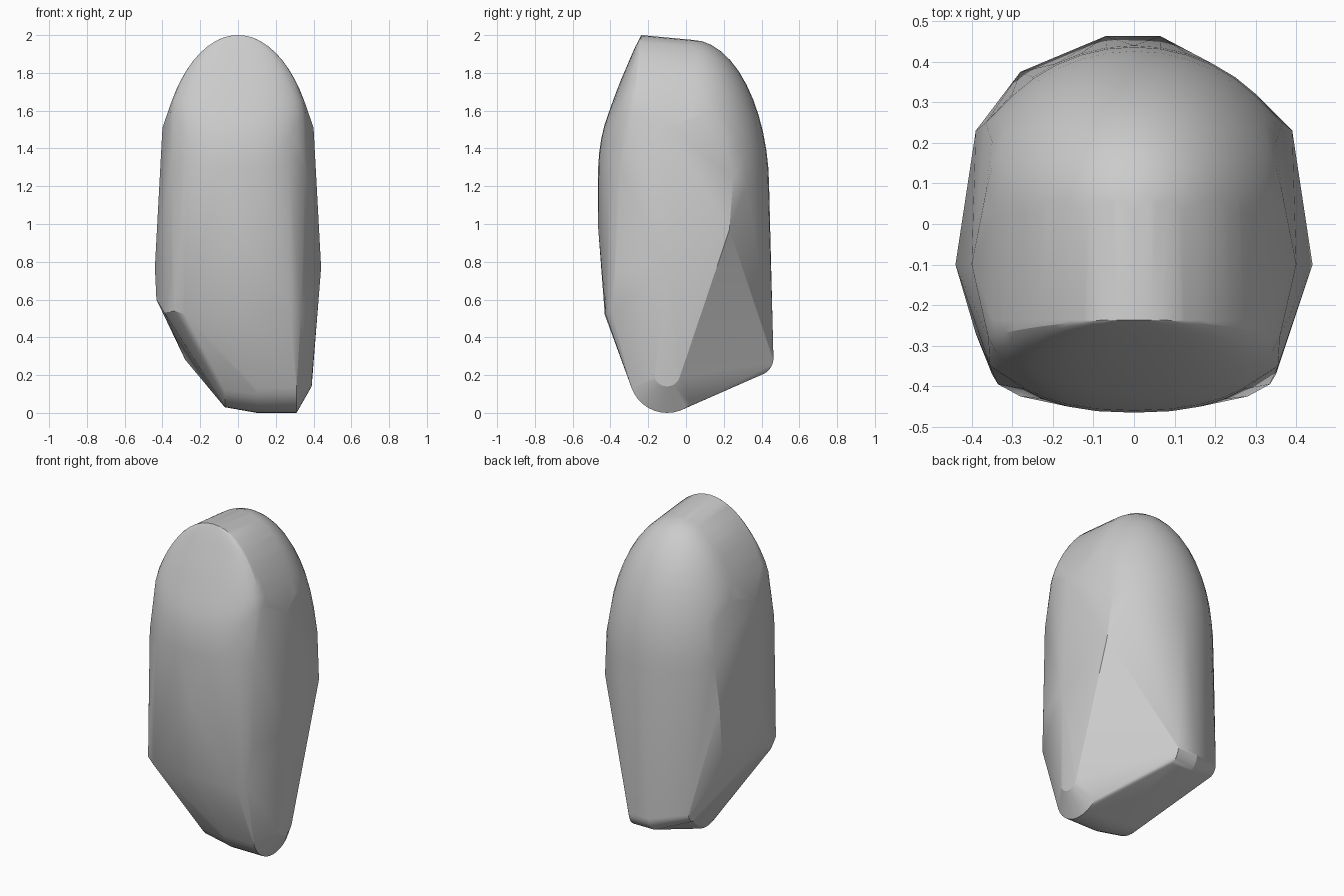
import bpy, bmesh
from math import sin, cos, pi, radians

if "Cube" in bpy.data.objects:
    bpy.data.objects.remove(bpy.data.objects["Cube"])

pts = []


def arch_width(z, a=0.425, base=1.2, top=2.0):
    """Half width of the rounded top at height z, clipped by the side flats."""
    t = max(0.0, min(1.0, (z - base) / (top - base)))
    return min(a * max(0.0, 1 - t ** 2) ** 0.5, 0.385)


def lerp_profile(profile, z):
    for (z0, y0), (z1, y1) in zip(profile, profile[1:]):
        if z0 <= z <= z1:
            return y0 + (y1 - y0) * (z - z0) / (z1 - z0)
    return profile[-1][1]


def arc(x, cy, cz, r, a0, a1, n=12):
    """Rounded rail section in the YZ plane; angles in degrees."""
    for i in range(n + 1):
        a = radians(a0 + (a1 - a0) * i / n)
        pts.append((x, cy + r * cos(a), cz + r * sin(a)))


# Front dome: plan curves meeting the sharp arch at y = -0.237
front = [(1.3, -0.465), (1.4, -0.458), (1.5, -0.44), (1.63, -0.395),
         (1.75, -0.35), (1.86, -0.303), (1.94, -0.268), (2.0, -0.237)]
for k in range(15):
    z = 2.0 - 0.7 * (k / 14) ** 1.6
    w, yf = min(arch_width(z), 0.365), lerp_profile(front, z)
    for i in range(17):
        a = pi * i / 16
        c = cos(a)
        x = w * (1 if c > 0 else -1) * abs(c) ** 0.85
        pts.append((x, -0.237 + (yf + 0.237) * sin(a) ** 0.85, z))

# Sharp arch and the straight roof behind it
for i in range(33):
    a = pi * i / 32
    x, s = 0.425 * cos(a), sin(a)
    if abs(x) < 0.36:
        pts.append((x, -0.237, 1.2 + 0.8 * s))
        pts.append((x * 0.98, 0.03, 1.2 + 0.775 * s))

# Rear dome
for k in range(13):
    e = (pi / 2) * k / 12
    for i in range(21):
        a = pi * i / 20
        x, y = 0.425 * cos(e) * cos(a), 0.03 + 0.41 * cos(e) * sin(a)
        z = 1.2 + 0.775 * sin(e) ** 1.05
        if abs(x) < 0.37 - 0.04 * max(0, y - 0.1):
            pts.append((x, y, z))

# Side flats, front corners and straight front edge
for s in (-1, 1):
    pts += [(s * 0.40, -0.1, 1.51), (s * 0.44, -0.1, 0.77),
            (s * 0.39, 0.23, 0.97), (s * 0.365, 0.25, 1.25),
            (s * 0.355, -0.35, 1.3), (s * 0.35, -0.37, 0.75),
            (s * 0.28, -0.425, 0.52), (s * 0.335, -0.395, 0.54)]
pts += [(0, -0.465, 0.98), (0, -0.43, 0.52),
        (-0.432, -0.1, 0.6), (-0.39, -0.27, 0.53), (-0.39, 0.2, 0.6)]

# Rounded keel, from the right end to the left end
arc(0.39, -0.1, 0.21, 0.07, 180, 360)
arc(0.31, -0.1, 0.2, 0.2, 190, 310)
arc(0.10, -0.1, 0.2, 0.2, 190, 310)
arc(-0.07, -0.1, 0.21, 0.18, 190, 310)

# Rounded rear lower edge
arc(0.065, 0.37, 0.29, 0.093, 285, 375)
arc(-0.07, 0.37, 0.29, 0.093, 285, 375)
arc(-0.28, 0.315, 0.34, 0.06, 285, 375)

# Wrap everything into one convex stone-like body
bm = bmesh.new()
for p in pts:
    bm.verts.new(p)
bmesh.ops.remove_doubles(bm, verts=bm.verts, dist=0.004)
res = bmesh.ops.convex_hull(bm, input=bm.verts)
loose = {g for g in res["geom_interior"] + res["geom_unused"]
         if isinstance(g, bmesh.types.BMVert) and not g.link_faces}
bmesh.ops.delete(bm, geom=list(loose), context='VERTS')
bmesh.ops.recalc_face_normals(bm, faces=bm.faces)
low = min(v.co.z for v in bm.verts)
for v in bm.verts:
    v.co.z -= low
me = bpy.data.meshes.new("rounded_body")
bm.to_mesh(me)
bm.free()
body = bpy.data.objects.new("rounded_body", me)
bpy.context.collection.objects.link(body)
bpy.context.view_layer.objects.active = body
body.select_set(True)
bpy.ops.object.shade_smooth_by_angle(angle=radians(20))
